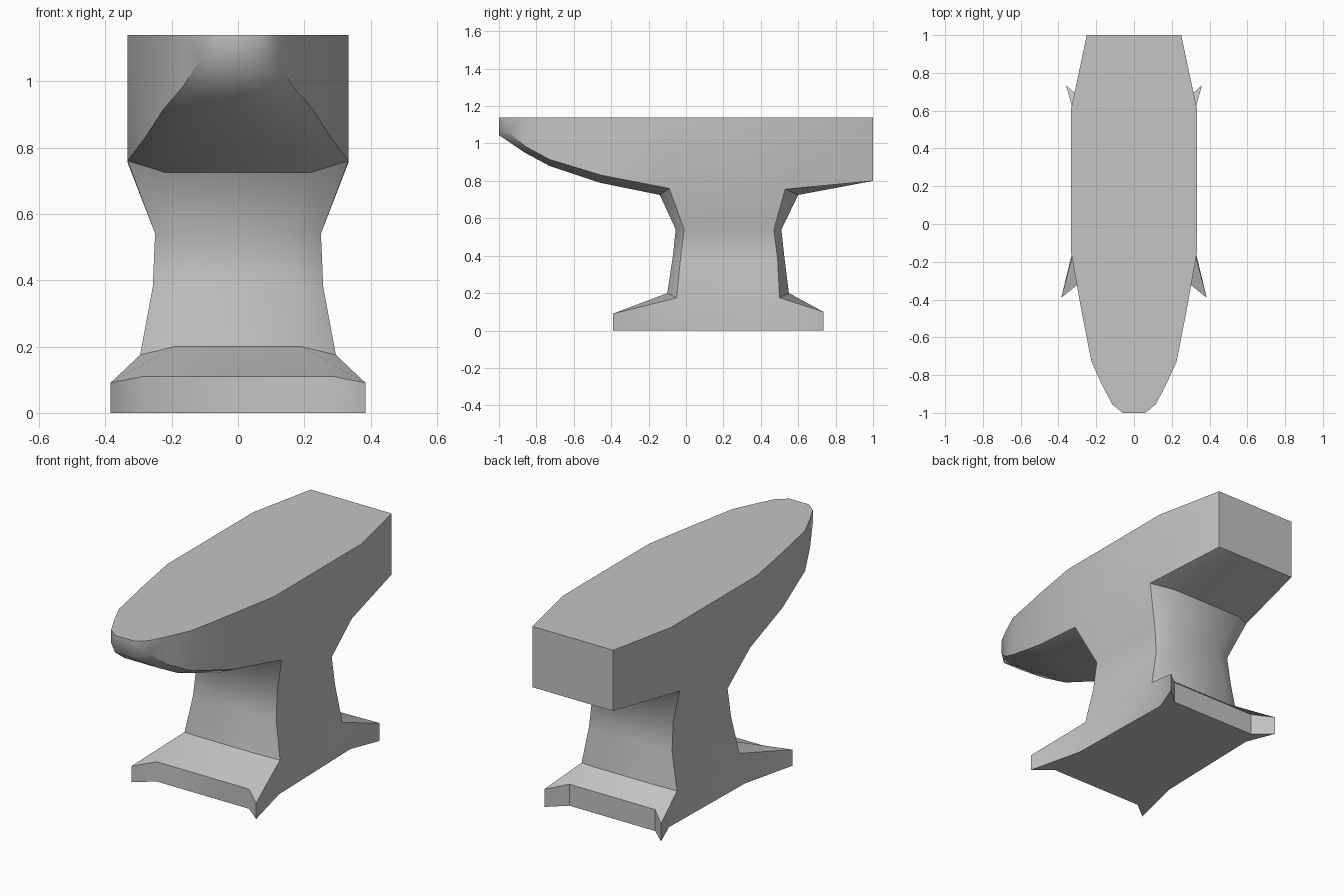
import bpy, bmesh, math

if "Cube" in bpy.data.objects:
    bpy.data.objects.remove(bpy.data.objects["Cube"], do_unlink=True)

TOP = 1.14

# Each station holds a point on the outer edge and one on the inner panel edge
front = [
    ((.385, -.39, 0), (.285, -.31, 0)),            # foot bottom
    ((.385, -.39, .09), (.285, -.31, .11)),        # foot top
    ((.295, -.05, .175), (.19, -.10, .20)),        # stem low
    ((.257, -.03, .38), (.175, -.07, .40)),        # stem middle
    ((.25, -.01, .54), (.16, -.055, .54)),         # waist
    ((.333, -.09, .76), (.22, -.14, .725)),        # throat
    ((.28, -.45, .83), (.19, -.46, .79)),          # horn
    ((.225, -.73, .915), (.14, -.73, .88)),
    ((.165, -.86, .985), (.10, -.86, .95)),
    ((.115, -.955, 1.065), (.06, -1, 1.045)),      # horn tip
    ((.115, -.955, TOP), (.06, -1, TOP)),
]
back = [
    ((.36, .735, 0), (.265, .65, 0)),              # foot bottom
    ((.36, .735, .10), (.265, .65, .12)),          # foot top
    ((.295, .50, .175), (.19, .55, .20)),          # stem low
    ((.257, .49, .38), (.175, .525, .40)),         # stem middle
    ((.25, .47, .54), (.16, .51, .54)),            # waist
    ((.333, .53, .755), (.22, .60, .725)),         # throat
    ((.25, 1, .80), (.16, 1, .80)),                # heel
    ((.25, 1, TOP), (.16, 1, TOP)),
]
side_bottom = [(.31, -.08, 0), (.295, .57, 0)]
top_shoulders = [(.333, -.15, TOP), (.333, .61, TOP)]

bm = bmesh.new()
verts = {}


def vert(p):
    if p not in verts:
        verts[p] = bm.verts.new(p)
    return verts[p]


def mirror(p):
    return (-p[0], p[1], p[2])


def face(points):
    bm.faces.new([vert(p) for p in points])


def both(points):
    face(points)
    face([mirror(p) for p in points])


def strip(lower, upper):
    for i in range(len(lower) - 1):
        both([lower[i], lower[i + 1], upper[i + 1], upper[i]])


def cap(outline):
    face(outline + [mirror(p) for p in reversed(outline)])


# Front and back panels with their chamfers
for chain in (front, back):
    edge = [s[0] for s in chain]
    panel = [s[1] for s in chain]
    strip(edge, panel)
    for low, high in zip(panel, panel[1:]):
        face([low, high, mirror(high), mirror(low)])

front_edge = [s[0] for s in front]
back_edge = [s[0] for s in back]

# Stem sides and the flared feet
strip([side_bottom[0]] + front_edge[2:6], [side_bottom[1]] + back_edge[2:6])
for edge, corner in zip((front_edge, back_edge), side_bottom):
    both(edge[:3] + [corner])

# Upright sides of the horn, body and heel
lower = front_edge[9:4:-1] + back_edge[5:7]
upper = [front_edge[10]] + [(p[0], p[1], TOP) for p in front_edge[8:5:-1]]
upper += top_shoulders + [back_edge[7]]
strip(lower, upper)

# Flat working face and underside
cap([front[10][1]] + upper + [back[7][1]])
cap([front[0][1], front_edge[0]] + side_bottom + [back_edge[0], back[0][1]])

bmesh.ops.recalc_face_normals(bm, faces=bm.faces)
mesh = bpy.data.meshes.new("anvil")
bm.to_mesh(mesh)
bm.free()

# Plain grey metal
grey = bpy.data.materials.new("grey_metal")
grey.use_nodes = True
colour = (.55, .55, .55, 1)
grey.diffuse_color = colour
grey.node_tree.nodes["Principled BSDF"].inputs["Base Color"].default_value = colour
mesh.materials.append(grey)

anvil = bpy.data.objects.new("anvil", mesh)
bpy.context.collection.objects.link(anvil)
bpy.ops.object.select_all(action="DESELECT")
anvil.select_set(True)
bpy.context.view_layer.objects.active = anvil
bpy.ops.object.shade_smooth_by_angle(angle=math.radians(40))
